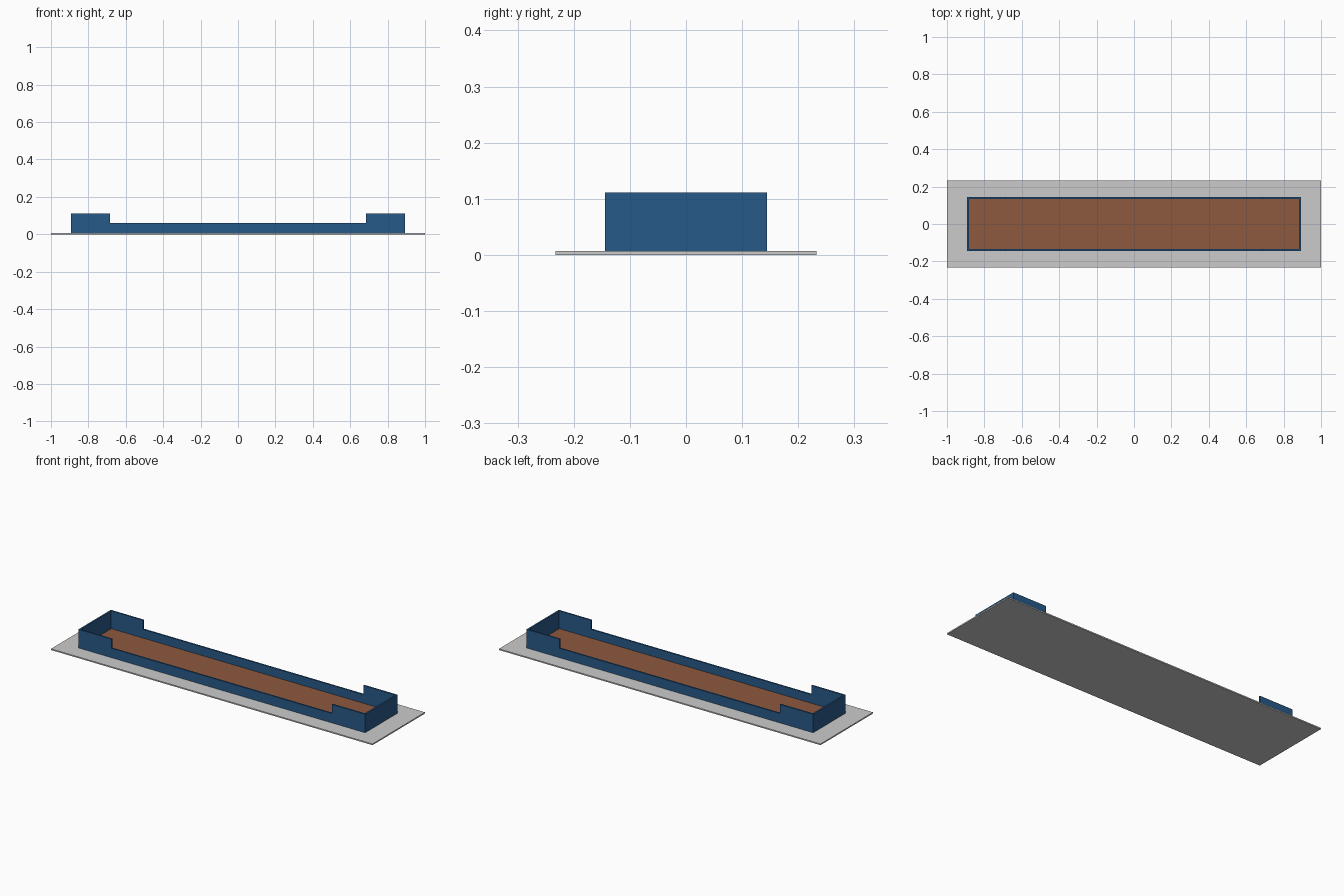
import bpy, bmesh

if "Cube" in bpy.data.objects:
    bpy.data.objects.remove(bpy.data.objects["Cube"])

BASE_T = 0.007          # plate thickness
HX, HY = 0.892, 0.144   # outer half size of the tray
NOTCH = 0.685           # half length of the lowered rim
LOW, HIGH = 0.06, 0.111
WALL = 0.009


def material(name, rgb):
    m = bpy.data.materials.new(name)
    m.diffuse_color = (*rgb, 1)
    m.use_nodes = True
    m.node_tree.nodes["Principled BSDF"].inputs["Base Color"].default_value = m.diffuse_color
    return m


def finish(name, bm, mat=None):
    bmesh.ops.recalc_face_normals(bm, faces=bm.faces)
    me = bpy.data.meshes.new(name)
    bm.to_mesh(me)
    bm.free()
    ob = bpy.data.objects.new(name, me)
    bpy.context.collection.objects.link(ob)
    if mat:
        me.materials.append(mat)
    return ob


def box(name, x0, x1, y0, y1, z0, z1, mat=None):
    bm = bmesh.new()
    bmesh.ops.create_cube(bm, size=1)
    bmesh.ops.scale(bm, vec=(x1 - x0, y1 - y0, z1 - z0), verts=bm.verts)
    bmesh.ops.translate(bm, vec=((x0 + x1) / 2, (y0 + y1) / 2, (z0 + z1) / 2), verts=bm.verts)
    return finish(name, bm, mat)


def side_wall(name, y, mat):
    half = [(HX, BASE_T), (HX, HIGH), (NOTCH, HIGH), (NOTCH, LOW)]
    outline = half + [(-x, z) for x, z in reversed(half)]
    bm = bmesh.new()
    face = bm.faces.new([bm.verts.new((x, y, z)) for x, z in outline])
    ext = bmesh.ops.extrude_face_region(bm, geom=[face])
    moved = [v for v in ext["geom"] if isinstance(v, bmesh.types.BMVert)]
    bmesh.ops.translate(bm, vec=(0, WALL, 0), verts=moved)
    return finish(name, bm, mat)


blue = material("blue", (0.02, 0.10, 0.25))
brown = material("brown", (0.27, 0.10, 0.05))

# Flat grey ground plate
box("base_plate", -1, 1, -0.233, 0.233, 0, BASE_T)

# Long walls with a lowered middle
side_wall("front_wall", -HY, blue)
side_wall("back_wall", HY - WALL, blue)

# Full-height end walls
ix, iy = HX - WALL, HY - WALL
box("left_wall", -HX, -ix, -iy, iy, BASE_T, HIGH, blue)
box("right_wall", ix, HX, -iy, iy, BASE_T, HIGH, blue)

# Brown floor inside the walls
box("floor", -ix, ix, -iy, iy, BASE_T, BASE_T + 0.004, brown)
